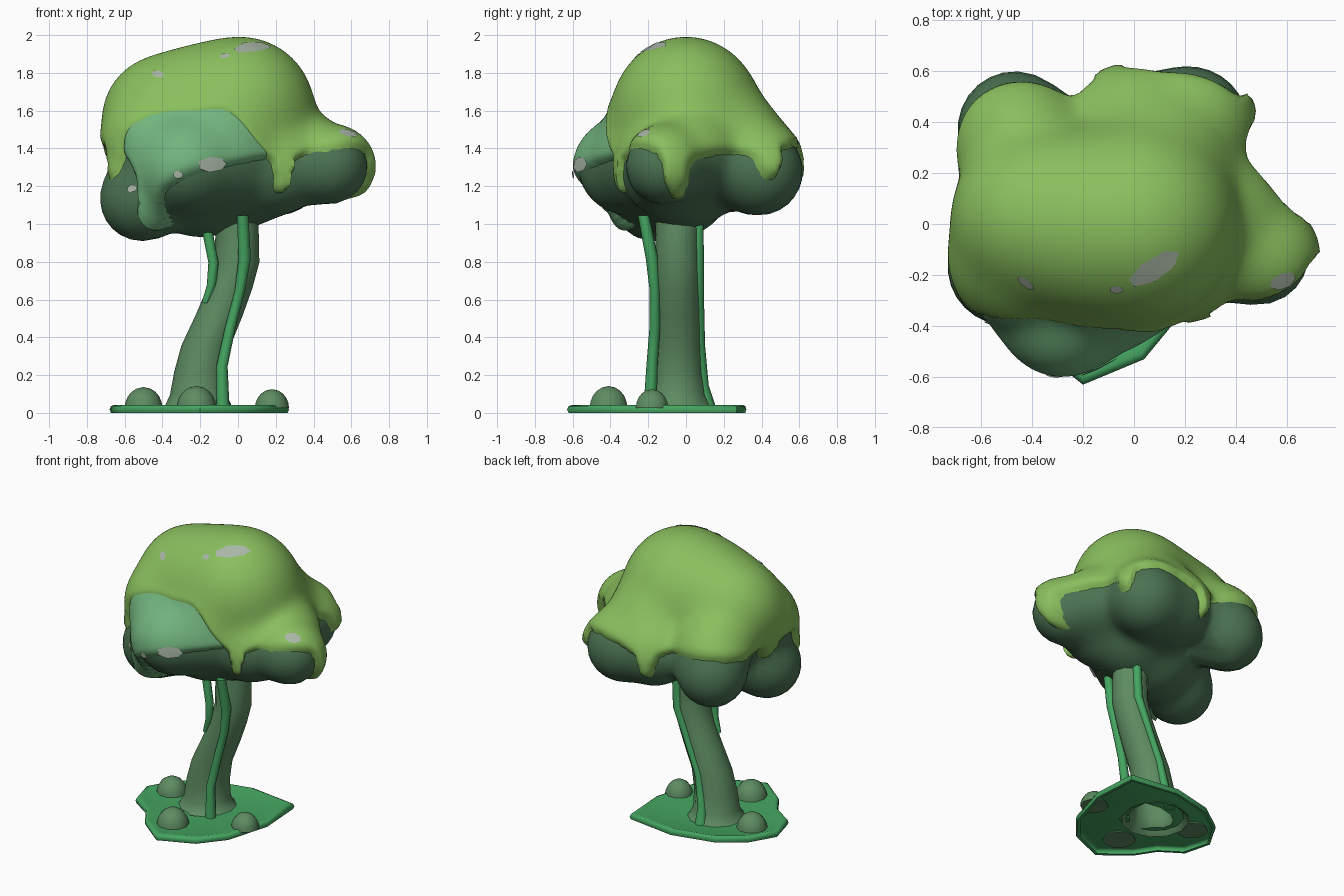
import bpy, bmesh, math
from mathutils import Vector

if "Cube" in bpy.data.objects:
    bpy.data.objects.remove(bpy.data.objects["Cube"])

CENTRE = Vector((-0.05, 0, 1.35))
# crown lumps: x, y, z, radius
LUMPS = [(Vector(l[:3]), l[3]) for l in [
    (.02, 0, 1.605, .34), (-.19, 0, 1.58, .31), (-.39, .03, 1.57, .275),   # dome
    (-.42, .29, 1.4, .22), (-.45, -.14, 1.44, .225), (.08, .2, 1.42, .26),  # shoulders
    (-.1, -.14, 1.43, .24), (.49, -.12, 1.31, .195), (.33, .03, 1.36, .19), (.2, -.12, 1.28, .215),  # right
    (.22, .39, 1.28, .225), (-.02, .36, 1.3, .22), (-.47, .38, 1.265, .215),  # back
    (-.51, -.17, 1.135, .22), (-.27, -.335, 1.3, .23), (-.08, -.22, 1.32, .22),  # front
    (.02, 0, 1.24, .245), (-.2, -.04, 1.19, .25)]]
K = 0.045


def material(name, rgb):
    m = bpy.data.materials.new(name)
    m.diffuse_color = (*rgb, 1)
    m.use_nodes = True
    m.node_tree.nodes["Principled BSDF"].inputs["Base Color"].default_value = m.diffuse_color
    return m


SLIME = material("slime", (.25, .52, .11))
TEAL = material("teal_slime", (.17, .46, .21))
LEAF = material("dark_leaf", (.07, .17, .085))
BARK = material("bark", (.11, .26, .12))
VINE = material("vine", (.06, .38, .12))
SHINE = material("shine", (.4, .47, .38))


def finish(bm, name, mat, angle=50):
    bmesh.ops.recalc_face_normals(bm, faces=bm.faces)
    me = bpy.data.meshes.new(name)
    bm.to_mesh(me)
    bm.free()
    me.materials.append(mat)
    ob = bpy.data.objects.new(name, me)
    bpy.context.collection.objects.link(ob)
    bpy.ops.object.select_all(action='DESELECT')
    ob.select_set(True)
    bpy.context.view_layer.objects.active = ob
    bpy.ops.object.shade_smooth_by_angle(angle=math.radians(angle))
    return ob


def surface(d):
    """Distance from CENTRE to the blended lumps along direction d."""
    r = 1.2
    for _ in range(40):
        p = CENTRE + d * r
        s = -K * math.log(sum(math.exp(-((p - c).length - q) / K) for c, q in LUMPS))
        r -= s * 0.95
        if s < .001:
            break
    return r


def direction(th, ph):
    th, ph = math.radians(th), math.radians(ph)
    return Vector((math.sin(ph) * math.cos(th), math.sin(ph) * math.sin(th), math.cos(ph)))


def sheet(name, mat, inside, thick, th0, th1, ph0, ph1, step):
    """Skin over the lumps; inside(th, ph) gives degrees to its edge, it sinks in beyond it."""
    bm = bmesh.new()
    nt, n = round((th1 - th0) / step), round((ph1 - ph0) / step)
    rows, gone = [], set()
    for j in range(n + 1):
        row = []
        for i in range(nt + 1):
            th, ph = th0 + (th1 - th0) * i / nt, ph0 + (ph1 - ph0) * j / n
            f = max(-1, min(1, inside(th, ph) / 5))
            off = thick * math.sqrt(f) if f > 0 else .03 * f
            d = direction(th, ph)
            v = bm.verts.new(CENTRE + d * (surface(d) + off))
            if f <= -1:
                gone.add(v)
            row.append(v)
        rows.append(row)
    for a, b in zip(rows, rows[1:]):
        for i in range(nt):
            q = (a[i], a[i + 1], b[i + 1], b[i])
            if not all(v in gone for v in q):
                bm.faces.new(q)
    bmesh.ops.delete(bm, geom=[v for v in bm.verts if not v.link_faces], context='VERTS')
    bmesh.ops.remove_doubles(bm, verts=bm.verts, dist=.0005)
    return finish(bm, name, mat, 80)


def drip(th, at, depth, w=5.0):
    x = (th - at + 180) % 360 - 180
    return depth * (.75 * math.exp(-(x / w) ** 4) + .25 * math.exp(-(x / 14) ** 2))


DRIPS = [(-51, 27), (-4, 25), (42, 15), (95, 18), (178, 12), (206, 17)]


def cap_edge(th, ph):
    e = 85 + 2 * math.sin(math.radians(th * 5)) + sum(drip(th, a, d) for a, d in DRIPS)
    return e - 23 * math.exp(-(((th % 360) - 250) / 36) ** 4) - ph


def patch_edge(th, ph):
    low = 100 - max(0, th - 235) * .16 - max(0, 228 - th) * .8
    low += drip(th + max(0, ph - 100) * .27, 229, 36, 6)
    return min(low - ph, th - 210, 302 - th)


# crown and slime
sheet("crown", LEAF, lambda t, p: 0, 0, 0, 360, 0, 180, 4)
sheet("slime_cap", SLIME, cap_edge, .045, 0, 360, 0, 122, 2)
sheet("teal_slime_patch", TEAL, patch_edge, .036, 204, 310, 52, 146, 2)

# shine spots: approximate position, half width, half height, lift
SPOTS = [((.08, -.18, 1.95), .12, .05, .05), ((-.45, -.25, 1.83), .04, .025, .05),
         ((-.07, -.27, 1.92), .03, .02, .05), ((.6, -.23, 1.49), .045, .03, .05),
         ((-.13, -.55, 1.32), .07, .04, .041), ((-.3, -.56, 1.27), .025, .02, .041),
         ((-.57, -.4, 1.19), .025, .02, .008)]
for i, (p, a, b, lift) in enumerate(SPOTS):
    bm = bmesh.new()
    n = (Vector(p) - CENTRE).normalized()
    u = Vector((0, 0, 1)).cross(n).normalized()
    w = n.cross(u)

    def spot_vert(x, y):
        d = (Vector(p) + u * x + w * y - CENTRE).normalized()
        return bm.verts.new(CENTRE + d * (surface(d) + lift))
    hub = spot_vert(0, 0)
    rim = [spot_vert(a * math.cos(math.tau * k / 7), b * math.sin(math.tau * k / 7)) for k in range(7)]
    for k in range(7):
        bm.faces.new((hub, rim[k], rim[(k + 1) % 7]))
    finish(bm, f"shine_spot_{i + 1}", SHINE)


def tube(name, mat, pts, sides, caps):
    bm = bmesh.new()
    rings = [[bm.verts.new((x + r * math.cos(math.tau * k / sides),
                            y + r * math.sin(math.tau * k / sides), z))
              for k in range(sides)] for x, y, z, r in pts]
    for a, b in zip(rings, rings[1:]):
        for k in range(sides):
            m = (k + 1) % sides
            bm.faces.new((a[k], a[m], b[m], b[k]))
    if caps:
        bm.faces.new(rings[0])
        bm.faces.new(rings[-1])
    return finish(bm, name, mat, 65)


# trunk and the vines on it
tube("trunk", BARK, [(-.21, -.04, .01, .22), (-.21, -.04, .045, .175), (-.21, -.04, .1, .15),
                     (-.2, -.045, .22, .138), (-.17, -.045, .36, .13), (-.1, -.045, .52, .125),
                     (-.045, -.045, .66, .12), (-.005, -.045, .8, .118),
                     (-.005, -.045, .95, .115), (-.03, -.04, 1.12, .13)], 12, False)
tube("front_vine", VINE, [(-.08, -.19, .03, .035), (-.085, -.18, .25, .03), (-.04, -.165, .46, .028),
                          (.01, -.165, .65, .027), (.035, -.18, .82, .033), (.025, -.225, 1.05, .03)], 8, True)
tube("left_vine", VINE, [(-.175, -.11, .585, .018), (-.14, -.12, .68, .025), (-.13, -.13, .8, .027),
                         (-.165, -.12, .98, .028)], 8, True)
tube("back_vine", VINE, [(-.2, .12, .03, .04), (-.19, .09, .15, .03), (-.15, .075, .36, .026),
                         (-.06, .07, .58, .026), (.02, .065, .78, .03), (.03, .065, 1.0, .028)], 8, True)

# slime puddle, an open shell with a rolled rim
OUT = [(.25, .27), (-.1, .32), (-.4, .25), (-.58, .12), (-.68, -.05), (-.63, -.24), (-.48, -.34),
       (-.39, -.48), (-.2, -.63), (.04, -.53), (.18, -.36), (.27, -.05)]
bm = bmesh.new()
mid = Vector((-.2, -.06))
rings = []
for s, z in ((.94, .004), (.985, .004), (1, .022), (.985, .04), (.95, .046), (.9, .04), (.33, .036)):
    rings.append([bm.verts.new((*(mid + (Vector(p) - mid) * s), z)) for p in OUT])
for a, b in zip(rings, rings[1:]):
    for k in range(len(OUT)):
        m = (k + 1) % len(OUT)
        bm.faces.new((a[k], a[m], b[m], b[k]))
finish(bm, "puddle", VINE)

# bubbles on the puddle
for i, (x, y, r) in enumerate([(-.5, -.02, .1), (-.22, -.41, .105), (.18, -.18, .09)]):
    tube(f"bubble_{i + 1}", BARK, [(x, y, .03 + r * 1.1 * math.sin(a), max(r * math.cos(a), .004))
                                   for a in (0, .3, .6, .9, 1.2, 1.57)], 10, True)

# rest exactly on the ground
bpy.context.view_layer.update()
low = min((o.matrix_world @ v.co).z for o in bpy.data.objects for v in o.data.vertices)
for o in bpy.data.objects:
    o.location.z -= low
